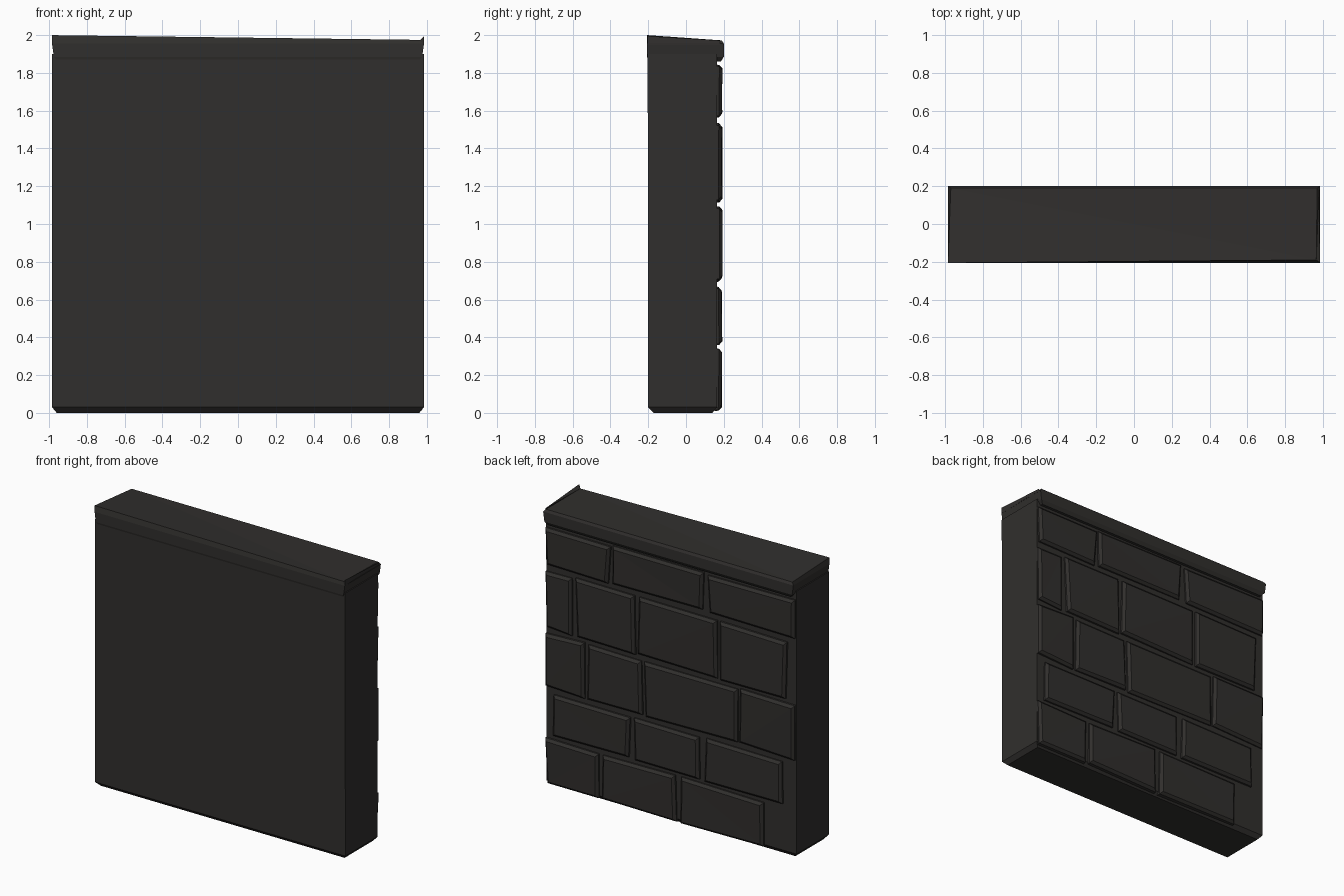
import bpy, bmesh, random

if "Cube" in bpy.data.objects:
    bpy.data.objects.remove(bpy.data.objects["Cube"])

random.seed(4)
mat = bpy.data.materials.new("dark_stone")
mat.diffuse_color = (0.03, 0.028, 0.026, 1)
mat.use_nodes = True
mat.node_tree.nodes["Principled BSDF"].inputs["Base Color"].default_value = mat.diffuse_color


def loft(name, rings):
    """Closed solid skinned through equal-length vertex rings."""
    bm = bmesh.new()
    vs = [[bm.verts.new(p) for p in r] for r in rings]
    n = len(vs[0])
    for a, b in zip(vs, vs[1:]):
        for i in range(n):
            j = (i + 1) % n
            bm.faces.new((a[i], a[j], b[j], b[i]))
    for cap in (vs[0], vs[-1]):
        bmesh.ops.triangulate(bm, faces=[bm.faces.new(cap)])
    bmesh.ops.recalc_face_normals(bm, faces=bm.faces)
    me = bpy.data.meshes.new(name)
    bm.to_mesh(me)
    bm.free()
    ob = bpy.data.objects.new(name, me)
    me.materials.append(mat)
    bpy.context.collection.objects.link(ob)
    return ob


def level(hx, y0, y1, z):
    return [(-hx, y0, z), (hx, y0, z), (hx, y1, z), (-hx, y1, z)]


# wall slab with chamfered foot
loft("wall_body", [level(.96, -.172, .14, 0), level(.985, -.2, .163, .03),
                   level(.985, -.203, .165, 1.9)])

# coping with uneven, sloping top
loft("coping", [level(.955, -.2, .185, 1.86), level(.975, -.206, .2, 1.885),
                level(.985, -.206, .2, 1.955),
                [(-.985, -.206, 2.0), (.965, -.19, 1.975),
                 (.97, .19, 1.972), (-.97, .19, 1.972)]])
# chipped upright corner
loft("coping_corner", [[(.955, -.19, 1.95), (.985, -.205, 1.95), (.985, .18, 1.95)],
                       [(.965, -.19, 1.975), (.985, -.205, 1.995), (.98, .18, 1.972)]])

# brick courses on the back: (bottom z, top z, [(x start, x end), ...])
courses = [
    (.015, .335, [(.98, .57), (.53, -.04), (-.08, -.74)]),
    (.365, .665, [(.92, .32), (.28, -.22), (-.27, -.88)]),
    (.70, 1.09, [(.98, .68), (.65, .22), (.20, -.52), (-.54, -.98)]),
    (1.12, 1.53, [(.98, .78), (.74, .28), (.25, -.37), (-.40, -.91)]),
    (1.57, 1.84, [(.98, .48), (.45, -.26), (-.30, -.98)]),
]
for r, (z0, z1, spans) in enumerate(courses):
    for k, (xa, xb) in enumerate(spans):
        j = [(random.uniform(-.01, .01), random.uniform(-.004, .003),
              random.uniform(-.008, .008)) for _ in range(4)]

        def ring(y, inset, wob):
            pts = [(xb + inset, z0 + inset), (xa - inset, z0 + inset),
                   (xa - inset, z1 - inset), (xb + inset, z1 - inset)]
            return [(max(-.985, min(.985, x + d[0])), y + d[1] * wob, z + d[2])
                    for (x, z), d in zip(pts, j)]

        loft(f"brick_{r}_{k}", [ring(.15, 0, 0), ring(.174, .002, 1),
                                ring(.19, .02, 1)])
